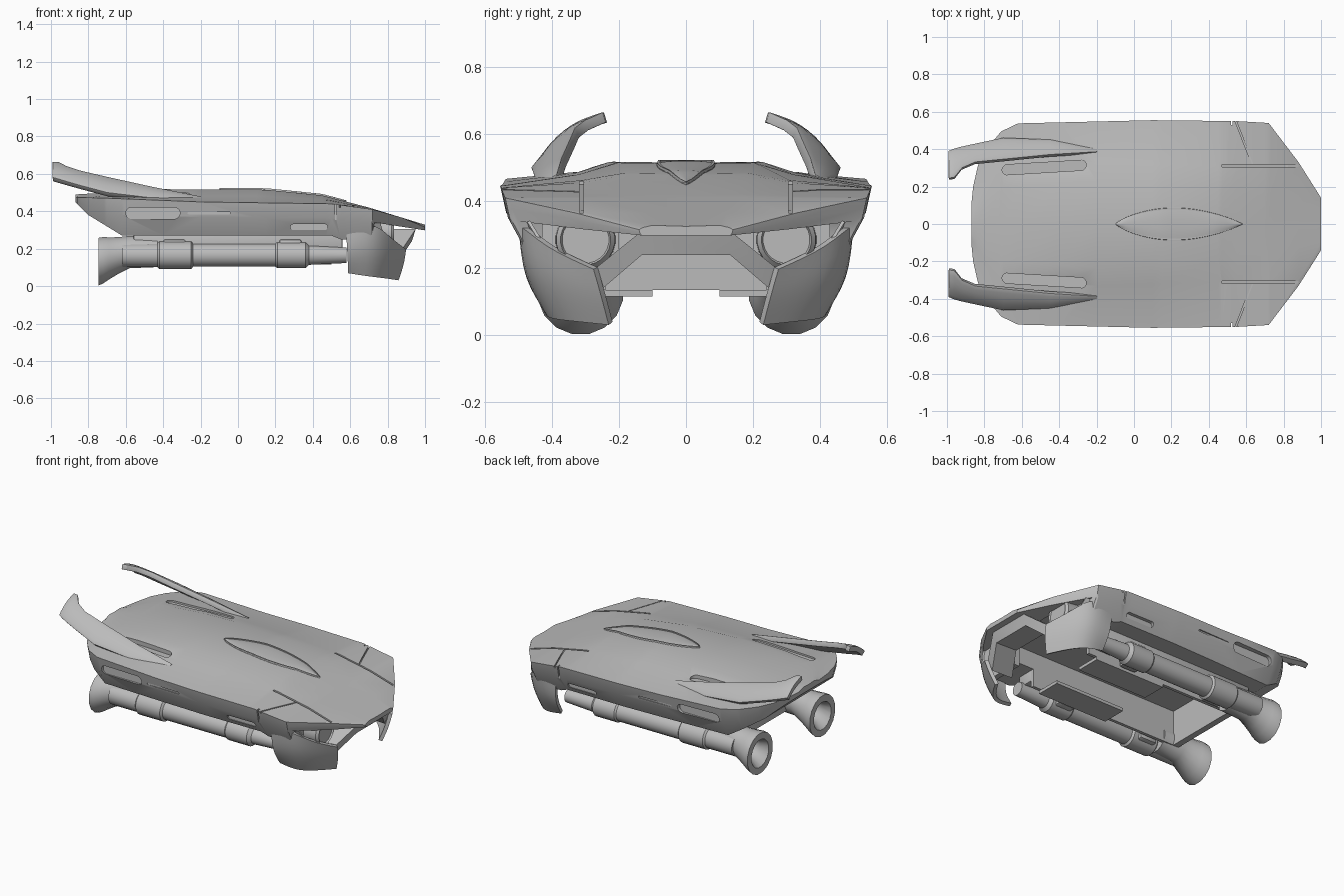
import bpy, bmesh, math
from mathutils import Vector
from mathutils.bvhtree import BVHTree

if "Cube" in bpy.data.objects:
    bpy.data.objects.remove(bpy.data.objects["Cube"])

GREY = bpy.data.materials.new("plain_grey")
GREY.use_nodes = True
GREY.diffuse_color = (.5, .5, .5, 1)
GREY.node_tree.nodes["Principled BSDF"].inputs["Base Color"].default_value = (.5, .5, .5, 1)


def lerp(points, x):
    """Piecewise linear curve through the points."""
    for (x0, v0), (x1, v1) in zip(points, points[1:]):
        if x <= x1:
            return v0 + (v1 - v0) * max(0, x - x0) / (x1 - x0)
    return points[-1][1]


def apply(ob, kind, **settings):
    mod = ob.modifiers.new(kind.lower(), kind)
    for key, value in settings.items():
        setattr(mod, key, value)
    bpy.context.view_layer.objects.active = ob
    bpy.ops.object.modifier_apply(modifier=mod.name)


def smooth(ob, angle=28):
    bpy.ops.object.select_all(action='DESELECT')
    ob.select_set(True)
    bpy.context.view_layer.objects.active = ob
    bpy.ops.object.shade_smooth_by_angle(angle=math.radians(angle))


def finish(name, bm, pair=False, round_off=0, thick=0, bevel=0, shade=True):
    bmesh.ops.recalc_face_normals(bm, faces=bm.faces)
    me = bpy.data.meshes.new(name)
    bm.to_mesh(me)
    bm.free()
    me.materials.append(GREY)
    ob = bpy.data.objects.new(name, me)
    bpy.context.collection.objects.link(ob)
    if round_off:
        apply(ob, 'SUBSURF', levels=round_off, boundary_smooth='PRESERVE_CORNERS')
    if thick:
        apply(ob, 'SOLIDIFY', thickness=thick, offset=0)
    if bevel:
        apply(ob, 'BEVEL', width=bevel, segments=2)
    if pair:
        apply(ob, 'MIRROR', use_axis=(False, True, False), use_mirror_merge=False)
    if shade:
        smooth(ob)
    return ob


def loft(name, rings, closed=True, caps=True, **options):
    """Skin a row of equal-length sections."""
    bm = bmesh.new()
    rows = [[bm.verts.new(p) for p in ring] for ring in rings]
    n = len(rows[0])
    for a, b in zip(rows, rows[1:]):
        for i in range(n if closed else n - 1):
            j = (i + 1) % n
            bm.faces.new((a[i], a[j], b[j], b[i]))
    if closed and caps:
        bm.faces.new(rows[0])
        bm.faces.new(rows[-1])
    return finish(name, bm, **options)


def box(name, low, high, **options):
    bm = bmesh.new()
    bmesh.ops.create_cube(bm, size=1)
    for v in bm.verts:
        v.co = [l + (h - l) * (c + .5) for l, h, c in zip(low, high, v.co)]
    return finish(name, bm, **options)


def lathe(name, profile, y, z, sides, droop=0, **options):
    """Turn an (x, radius) profile about an axis along x that may sink at the tail."""
    turn = [math.tau * (i + .5) / sides for i in range(sides)]
    rings = []
    for x, r in profile:
        mid = z + droop * min(0, x + .58)
        rings.append([(x, y + r * math.cos(a), mid + r * math.sin(a)) for a in turn])
    return loft(name, rings, pair=True, **options)


# Hull: lengthwise curves give each cross-section
half_width = [(-.87, .1), (-.86, .2), (-.835, .31), (-.79, .4), (-.71, .495), (-.62, .538),
              (.1, .555), (.55, .55), (.72, .54), (.88, .33), (1, .14)]
crown = [(-.87, .49), (-.4, .518), (.15, .515), (.45, .485), (.7, .42), (1, .328)]
shoulder = [(-.87, .05), (-.72, .2), (-.2, .23), (.45, .18), (1, .1)]
step = [(-.87, .08), (-.72, .32), (-.2, .33), (.47, .31), (.88, .3), (1, .13)]
edge = [(-.87, .475), (-.7, .47), (-.2, .45), (.5, .44), (.72, .41), (.88, .365), (1, .315)]
belly = [(-.87, .45), (-.8, .38), (-.62, .27), (.5, .27), (.55, .25), (.71, .25), (.73, .34), (1, .298)]


def section(x):
    w, e, b, c = (lerp(curve, x) for curve in (half_width, edge, belly, crown))
    s = min(lerp(step, x), w * .92)
    half = [(min(lerp(shoulder, x), s * .8), c), (s, e + (c - e) * .5), (w, e),
            (w - .1 * (e - b), e + (b - e) * .45), (w - .4 * (e - b), b)]
    ring = [(0, c - .003)] + half + [(0, b)] + [(-y, z) for y, z in reversed(half)]
    return [(x, y, z) for y, z in ring]


stations = sorted({x for curve in (half_width, crown, shoulder, edge, belly, step) for x, _ in curve})
hull = loft("hull", [section(x) for x in stations], shade=False)
surface = BVHTree.FromObject(hull, bpy.context.evaluated_depsgraph_get())


def drape(x, y, lift=0):
    hit = surface.ray_cast(Vector((x, y, 2)), Vector((0, 0, -1)))[0]
    return Vector((x, y, hit.z + lift))


def cut(cutter):
    apply(hull, 'BOOLEAN', operation='DIFFERENCE', object=cutter, solver='EXACT')
    bpy.data.objects.remove(cutter)


def slot(place, length, height, depth, upright=False, yaw=0):
    """Pair of round-ended prisms, facing sideways or up."""
    r, outline = height / 2, []
    for i in range(16):
        a = math.tau * (i + .5) / 16
        outline.append((math.copysign(length / 2 - r, math.cos(a)) + r * math.cos(a), r * math.sin(a)))
    rings = []
    for d in (-depth, depth):
        rings.append([Vector(place) + Vector((u, v + u * yaw, d) if upright else (u, d, v))
                      for u, v in outline])
    return loft("slot_cutter", rings, pair=True, shade=False)


def groove(start, end, across):
    """Pair of thin slots whose floor runs from start to end."""
    rings = []
    for p in (Vector(start), Vector(end)):
        q, lift = p + Vector(across), Vector((0, 0, .2))
        rings.append([p, q, q + lift, p + lift])
    return loft("groove_cutter", rings, pair=True, shade=False)


# Side vents, rear deck vents, panel seams and the open belly
cut(slot((-.455, .555, .39), .29, .062, .05))
cut(slot((-.155, .56, .39), .23, .012, .03))
cut(slot((.38, .53, .315), .2, .032, .035))
cut(slot((-.48, .302, .515), .45, .055, .04, upright=True, yaw=.06))
cut(groove((.47, .306, .45), (.88, .306, .358), (0, .012, 0)))
cut(groove((.52, .6, .42), (.63, .32, .425), (.008, 0, 0)))
cut(box("side_seam_cutter", (.518, .53, .3), (.526, .6, .46), pair=True, shade=False))
cut(box("belly_cutter", (-.5, -.24, .2), (.8, .24, .36), shade=False))
smooth(hull)

# Canopy: low pane with a rounded rim
spine = [i / 24 for i in range(25)]
lens = [(-.1 + .68 * t, .088 * math.sin(math.pi * t ** .9) ** .8 if 0 < t < 1 else 0) for t in spine]
pane = [[drape(x, max(h, .001) * k / 4, .002 + .007 * (1 - (k / 4) ** 2)) for k in range(-4, 5)]
        for x, h in lens]
loft("canopy", pane, closed=False)
outline = lens + [(x, -h) for x, h in reversed(lens[1:-1])]
rim = []
for x, h in outline:
    inner = h * .88
    rim.append([drape(x, h, -.004), drape(x, h * .97, .01), drape(x, inner, .01), drape(x, inner, -.004)])
loft("canopy_rim", rim + rim[:1], caps=False)

# Tail horns: curved blades sweeping back and inward
horn = []
for x, y_out, z_out, y_in, z_in in ((-.2, .395, .455, .38, .465), (-.45, .44, .46, .365, .515),
                                    (-.7, .45, .49, .34, .57), (-.85, .418, .53, .325, .605),
                                    (-.92, .403, .55, .295, .628), (-.96, .393, .562, .245, .65),
                                    (-.99, .38, .57, .24, .65)):
    row = []
    for k in range(7):
        t = k / 6
        bulge = .07 * (y_out - y_in) * math.sin(math.pi * t)
        row.append((x, y_out + (y_in - y_out) * t + bulge, z_out + (z_in - z_out) * t + bulge))
    horn.append(row)
loft("tail_horn", horn, closed=False, pair=True, thick=.032, bevel=.008)

# Front fangs: rounded guards under the corners
fang = [[(.58, .48, .28), (.72, .5, .35), (.8, .42, .265), (.89, .27, .2)],
        [(.585, .475, .17), (.73, .485, .2), (.81, .375, .16), (.88, .247, .12)],
        [(.59, .41, .075), (.71, .41, .055), (.79, .32, .045), (.85, .225, .035)]]
loft("front_fang", fang, closed=False, pair=True, round_off=2, thick=.022)

# Chin frame below the nose
chin = []
for y, top, x in ((-.27, .2, .88), (-.14, .305, .95), (.14, .305, .95), (.27, .2, .88)):
    chin.append([(x, y, top), (x - .02, y * .94, top - .065), (x - .17, y * .94, top - .06),
                 (x - .17, y, top)])
loft("chin_frame", chin)

# Headlamps in their recessed housings
box("lamp_housing", (.7, .2, .2), (.735, .43, .36), pair=True)
lathe("headlamp", [(.73, .09), (.82, .088), (.835, .075), (.825, .07)], .3, .285, 24)
housing = [[(.73, .47, .34), (.73, .45, .275), (.73, .27, .19)],
           [(.76, .47, .34), (.78, .43, .275), (.88, .27, .2)]]
loft("lamp_shelf", housing, closed=False, pair=True, thick=.01)

# Engine pods: stepped tube and flared, drooping nozzle
lathe("engine_tube", [(-.62, .065), (-.43, .065), (-.42, .075), (-.25, .075), (-.24, .062), (.2, .062),
                      (.21, .07), (.36, .07), (.38, .052), (.58, .042)], .36, .165, 20)
lathe("engine_nozzle", [(-.43, .082), (-.58, .088), (-.64, .1), (-.69, .115), (-.72, .126), (-.745, .13),
                        (-.745, .088), (-.7, .065), (-.66, .06)], .315, .182, 16, droop=.31)
box("engine_mount", (-.56, .25, .18), (.56, .37, .28), pair=True, bevel=.01)
for x in (-.4, .22):
    box("engine_clamp", (x, .27, .12), (x + .12, .38, .25), pair=True, bevel=.012)

# Underside: channel walls, front planks and rear cross wall
box("belly_wall", (-.52, .24, .135), (.56, .26, .28), pair=True)
box("belly_plank", (0, .1, .115), (.5, .26, .135), pair=True)
box("cross_wall", (-.54, -.26, .135), (-.5, .26, .28))
